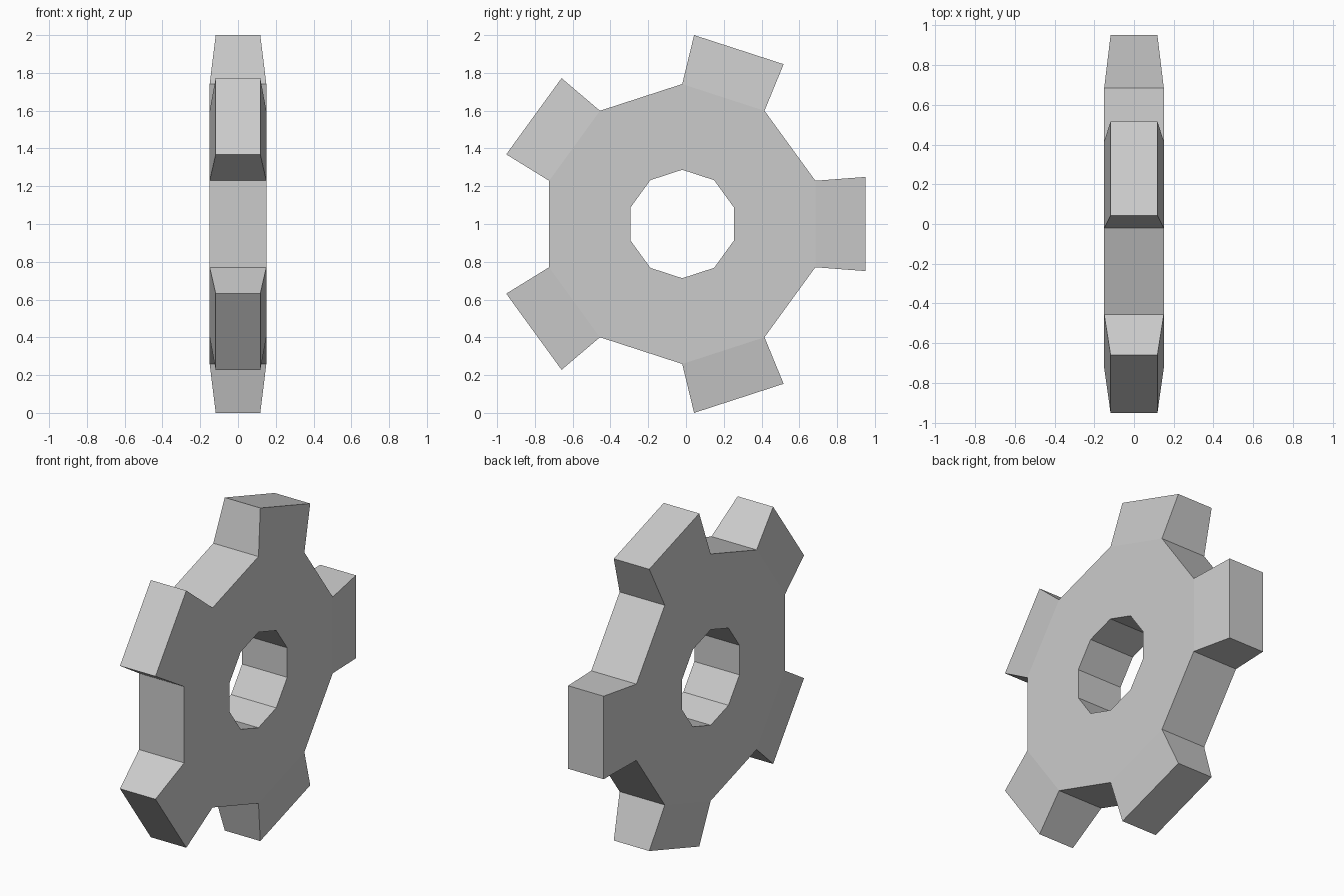
import bpy, bmesh
from math import sin, cos, radians

if "Cube" in bpy.data.objects:
    bpy.data.objects.remove(bpy.data.objects["Cube"])

CY, CZ = -0.02, 1.0           # hub axis position
HOLE, BODY, TIP = 0.287, 0.741, 1.002
HALF, TIP_HALF = 0.15, 0.118  # half thickness of body and of tooth tips

bm = bmesh.new()


def pair(radius, degrees, half):
    a = radians(degrees)
    y, z = CY + radius * cos(a), CZ + radius * sin(a)
    return [bm.verts.new((x, y, z)) for x in (-half, half)]


# Ten-sided rings of the hole and the body
inner = [pair(HOLE, 36 * i - 18, HALF) for i in range(10)]
outer = [pair(BODY, 36 * i - 18, HALF) for i in range(10)]

for i in range(10):
    j = (i + 1) % 10
    a, b, c, d = inner[i], inner[j], outer[j], outer[i]
    bm.faces.new((a[0], b[0], b[1], a[1]))
    for s in (0, 1):
        bm.faces.new((a[s], b[s], c[s], d[s]))
    if i % 2:
        # Plain rim between teeth
        bm.faces.new((d[0], c[0], c[1], d[1]))
    else:
        # Tapered tooth
        e, f = pair(TIP, 36 * i - 14.4, TIP_HALF), pair(TIP, 36 * i + 14.4, TIP_HALF)
        bm.faces.new((e[0], f[0], f[1], e[1]))
        bm.faces.new((d[0], e[0], e[1], d[1]))
        bm.faces.new((c[0], f[0], f[1], c[1]))
        for s in (0, 1):
            bm.faces.new((d[s], c[s], f[s], e[s]))

bmesh.ops.recalc_face_normals(bm, faces=bm.faces)
mesh = bpy.data.meshes.new("gear_wheel")
bm.to_mesh(mesh)
bm.free()
bpy.context.collection.objects.link(bpy.data.objects.new("gear_wheel", mesh))
